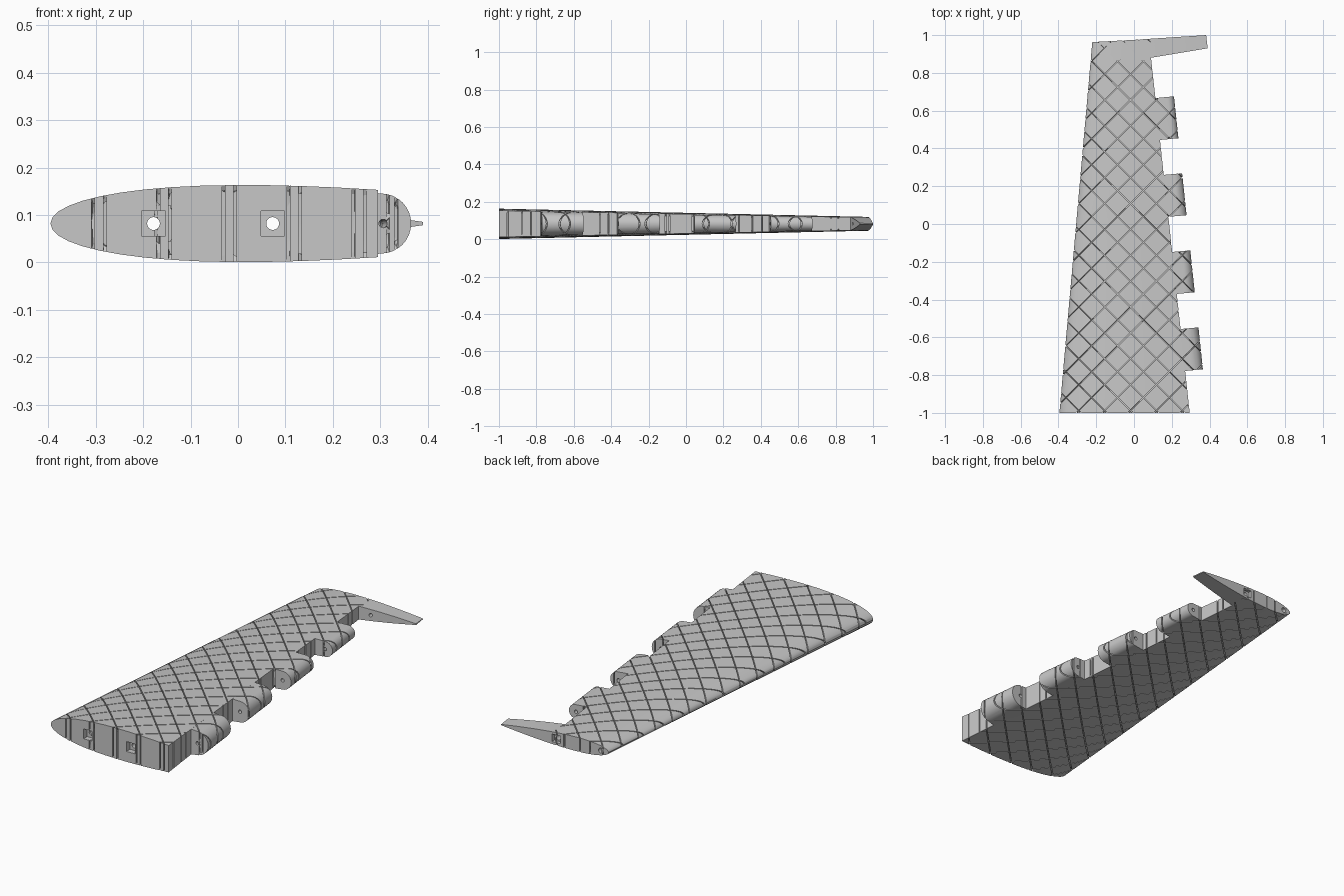
import bpy, bmesh, math
from mathutils import Vector, Matrix

cube = bpy.data.objects.get("Cube")
if cube:
    bpy.data.objects.remove(cube, do_unlink=True)

MID = 0.082

grey = bpy.data.materials.new("plain grey")
grey.use_nodes = True
grey.diffuse_color = (0.57, 0.57, 0.57, 1)
grey.node_tree.nodes["Principled BSDF"].inputs["Base Color"].default_value = grey.diffuse_color


def new_object(name, bm):
    bmesh.ops.recalc_face_normals(bm, faces=bm.faces)
    mesh = bpy.data.meshes.new(name)
    bm.to_mesh(mesh)
    bm.free()
    ob = bpy.data.objects.new(name, mesh)
    bpy.context.collection.objects.link(ob)
    mesh.materials.append(grey)
    return ob


def loft(name, a, b):
    """Closed solid between two matching rings of points."""
    bm = bmesh.new()
    ra = [bm.verts.new(p) for p in a]
    rb = [bm.verts.new(p) for p in b]
    n = len(ra)
    for i in range(n):
        j = (i + 1) % n
        bm.faces.new((ra[i], ra[j], rb[j], rb[i]))
    bm.faces.new(ra)
    bm.faces.new(rb)
    return new_object(name, bm)


# Tapered symmetric aerofoil
def nose_x(y):
    return -0.395 + 0.0887 * (y + 1)


def chord(y):
    return 1.36 - 0.374 * (y + 1)


def half_thick(x, y):
    f = min(max((x - nose_x(y)) / chord(y), 0), 1)
    return 0.597 * chord(y) * (0.2969 * math.sqrt(f) - 0.126 * f - 0.3516 * f**2
                               + 0.2843 * f**3 - 0.1036 * f**4)


def wing_ring(y):
    n = 28
    xs = [nose_x(y) + chord(y) * (1 - math.cos(math.pi * i / n)) / 2 for i in range(n + 1)]
    top = [(x, y, MID + half_thick(x, y)) for x in xs]
    low = [(x, y, MID - half_thick(x, y)) for x in xs[1:-1]]
    return top + low[::-1]


wing = loft("wing", wing_ring(-1), wing_ring(1))


# Outline seen from above, with the hooked tip
def edge_x(y):
    return 0.295 - 0.109 * (y + 1)


outline = [(-0.5, -1), (edge_x(-1), -1), (edge_x(0.88), 0.88), (0.39, 0.93),
           (0.382, 1), (0.0, 0.975), (nose_x(0.963), 0.963), (-0.5, 0.96)]
outline_cutter = loft("outline_cutter", [(x, y, -0.2) for x, y in outline],
                      [(x, y, 0.4) for x, y in outline])


# Rounded hinge knuckles along the rear edge
def knuckle_ring(y0):
    x0 = edge_x(y0)
    r = 0.063 - 0.018 * (y0 + 0.77)
    out = 0.364 - 0.106 * (y0 + 0.77)
    c = out - r
    pts = [(x0 - 0.004, half_thick(x0 - 0.004, y0) * 0.998)]
    for i in range(17):
        a = math.pi / 2 - math.pi * i / 16
        pts.append((c + r * math.cos(a), r * math.sin(a)))
    pts.append((pts[0][0], -pts[0][1]))
    return [(x, y0 + 0.09 * (x - x0), MID + z) for x, z in pts]


knuckles = [loft("hinge_knuckle", knuckle_ring(y), knuckle_ring(y + 0.222))
            for y in (-0.778, -0.37, 0.038, 0.445)]


# Cutters for the spar holes, their pockets and the hinge pin
def rod(name, start, end, radius):
    a, b = Vector(start), Vector(end)
    bm = bmesh.new()
    m = Matrix.Translation((a + b) / 2) @ (b - a).to_track_quat('Z', 'Y').to_matrix().to_4x4()
    bmesh.ops.create_cone(bm, cap_ends=True, segments=24, radius1=radius, radius2=radius,
                          depth=(b - a).length, matrix=m)
    return new_object(name, bm)


def box(name, centre, size):
    bm = bmesh.new()
    bmesh.ops.create_cube(bm, size=1, matrix=Matrix.Translation(centre) @ Matrix.Diagonal((*size, 1)))
    return new_object(name, bm)


cutters = []
for x in (-0.178, 0.073):
    cutters.append(rod("spar_hole_cutter", (x, -1.1, MID), (x, 1.1, MID), 0.0135))
    cutters.append(box("pocket_cutter", (x, -1, MID), (0.05, 0.06, 0.052)))
cutters.append(box("tip_pocket_cutter", (0.073, 0.99, MID), (0.048, 0.06, 0.04)))
cutters.append(rod("pin_hole_cutter", (0.31, -0.82, MID), (0.15, 0.92, MID), 0.009))


def add_boolean(tool, op):
    mod = wing.modifiers.new(op.lower(), 'BOOLEAN')
    mod.operation = op
    mod.solver = 'EXACT'
    mod.object = tool


add_boolean(outline_cutter, 'INTERSECT')
for k in knuckles:
    add_boolean(k, 'UNION')
for c in cutters:
    add_boolean(c, 'DIFFERENCE')

deps = bpy.context.evaluated_depsgraph_get()
mesh = bpy.data.meshes.new_from_object(wing.evaluated_get(deps))
wing.modifiers.clear()
wing.data = mesh
for ob in knuckles + cutters + [outline_cutter]:
    bpy.data.objects.remove(ob, do_unlink=True)
mesh.materials.clear()
mesh.materials.append(grey)

# Diagonal lattice of narrow slits: mark out the strips
PITCH, WIDTH = 0.137, 0.0045
origin = Vector((-0.2925, -0.9875, 0))
bm = bmesh.new()
bm.from_mesh(mesh)
bmesh.ops.triangulate(bm, faces=[f for f in bm.faces if len(f.verts) > 4])
step = PITCH / math.sqrt(2)
directions = [Vector((1, s, 0)).normalized() for s in (1, -1)]
for d in directions:
    for k in range(-18, 22):
        for side in (-0.5, 0.5):
            geom = bm.verts[:] + bm.edges[:] + bm.faces[:]
            bmesh.ops.bisect_plane(bm, geom=geom, dist=1e-6, plane_no=d,
                                   plane_co=origin + d * (k * step + side * WIDTH))


def in_slit(f):
    c = f.calc_center_median()
    if c.y > 0.85 and c.x > edge_x(c.y) + 0.01:
        return False
    ts = [(c - origin).dot(d) / step for d in directions]
    return any(abs(t - round(t)) * step < WIDTH / 2 for t in ts)


# Sink the strips into real grooves
strips = [f for f in bm.faces if in_slit(f)]
result = bmesh.ops.extrude_face_region(bm, geom=strips)["geom"]
bmesh.ops.delete(bm, geom=[f for f in strips if f.is_valid], context='FACES')
floors = {g for g in result if isinstance(g, bmesh.types.BMFace)}
bm.normal_update()
moves = []
for v in {v for f in floors for v in f.verts}:
    n = sum((f.normal for f in v.link_faces if f in floors), Vector())
    if n.length > 0:
        moves.append((v, n.normalized() * 0.012 * chord(v.co.y)))
for v, offset in moves:
    v.co -= offset
bmesh.ops.recalc_face_normals(bm, faces=bm.faces)
for f in bm.faces:
    f.material_index = 0
bm.to_mesh(mesh)
bm.free()

# Smooth skin with sharp edges
bpy.ops.object.select_all(action='DESELECT')
wing.select_set(True)
bpy.context.view_layer.objects.active = wing
bpy.ops.object.shade_smooth_by_angle(angle=math.radians(30))
